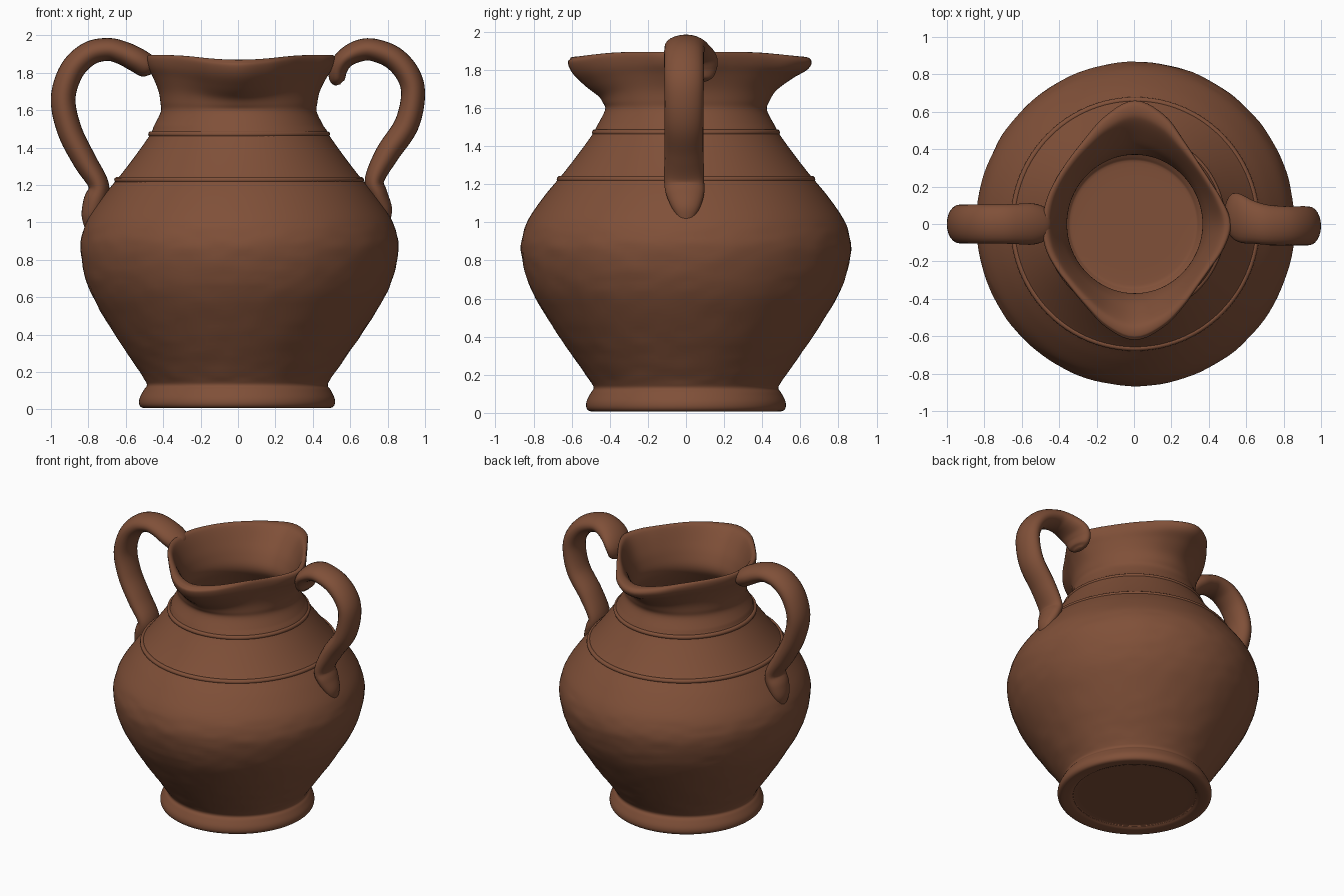
import bpy, bmesh, math
from mathutils import Vector, noise

if "Cube" in bpy.data.objects:
    bpy.data.objects.remove(bpy.data.objects["Cube"])

clay = bpy.data.materials.new("terracotta_clay")
clay.diffuse_color = (0.215, 0.08, 0.04, 1)
clay.use_nodes = True
clay.node_tree.nodes["Principled BSDF"].inputs["Base Color"].default_value = clay.diffuse_color


def spline(p, t):
    """Catmull-Rom value between the middle two of four numbers."""
    a, b, c, d = p
    return 0.5 * (2 * b + (c - a) * t + (2 * a - 5 * b + 4 * c - d) * t * t
                  + (3 * b - a - 3 * c + d) * t ** 3)


def smooth_path(pts, n):
    """Interpolate tuples of any length."""
    out = []
    for i in range(len(pts) - 1):
        p = [pts[max(0, min(len(pts) - 1, i + k))] for k in (-1, 0, 1, 2)]
        out += [tuple(spline(q, s / n) for q in zip(*p)) for s in range(n)]
    return out + [pts[-1]]


def rings_to_object(name, rings):
    """Bridge successive rings of points and cap both ends."""
    bm = bmesh.new()
    vr = [[bm.verts.new(p) for p in r] for r in rings]
    n = len(rings[0])
    for a, b in zip(vr, vr[1:]):
        for j in range(n):
            k = (j + 1) % n
            bm.faces.new((a[j], a[k], b[k], b[j]))
    bm.faces.new(vr[0][::-1])
    bm.faces.new(vr[-1])
    bmesh.ops.recalc_face_normals(bm, faces=bm.faces)
    for f in bm.faces:
        f.smooth = True
    me = bpy.data.meshes.new(name)
    bm.to_mesh(me)
    bm.free()
    me.materials.append(clay)
    ob = bpy.data.objects.new(name, me)
    bpy.context.collection.objects.link(ob)
    return ob


# Lip outline seen from above: radius every 15 degrees from +x, with two spouts
LIP = [.515, .485, .465, .475, .52, .605, .66, .60, .53, .495, .485, .49,
       .495, .495, .485, .485, .515, .575, .62, .575, .515, .475, .47, .495]


def lip_radius(a):
    f = a / math.radians(15)
    i = math.floor(f)
    return spline([LIP[(i + k) % 24] for k in (-1, 0, 1, 2)], f - i)


# Vessel profile: radius, height, blend towards the lip outline
outer = [(.01, .03, 0), (.38, .03, 0), (.42, .022, 0), (.445, .012, 0), (.50, .008, 0),
         (.522, .025, 0), (.522, .06, 0), (.50, .105, 0), (.485, .13, 0), (.502, .165, 0),
         (.575, .27, 0), (.672, .41, 0), (.79, .60, 0), (.843, .73, 0), (.866, .85, 0),
         (.858, .93, 0), (.825, 1.02, 0), (.75, 1.13, 0), (.68, 1.215, 0), (.642, 1.26, 0),
         (.572, 1.35, 0), (.496, 1.455, 0), (.465, 1.51, 0), (.425, 1.59, 0),
         (.42, 1.64, .08), (.415, 1.70, .25), (.412, 1.77, .6), (.412, 1.82, .9),
         (.412, 1.86, 1), (.412, 1.885, .93)]
inner = [(.39, 1.885, .75), (.38, 1.86, .6), (.37, 1.79, .38), (.365, 1.7, .15),
         (.37, 1.6, 0), (.42, 1.5, 0), (.58, 1.26, 0), (.77, .98, 0), (.795, .85, 0),
         (.72, .59, 0), (.60, .40, 0), (.46, .22, 0), (.36, .13, 0), (.30, .11, 0), (.01, .11, 0)]
SEG = 120
split = (len(outer) - 1) * 5
rings = []
for i, (r, z, t) in enumerate(smooth_path(outer + inner, 5)):
    ring = []
    for j in range(SEG):
        a = 2 * math.pi * j / SEG
        rad = r * (1 - t) + lip_radius(a) * t
        # slight hand-made roughness on the lower belly
        if i < split and .16 < z < 1.0:
            p = Vector((rad * math.cos(a), rad * math.sin(a), z * 2)) * 9
            rad += .004 * noise.noise(p)
        h = z + t * (.008 - .03 * abs(math.sin(a)) ** 8)
        if i < split:  # front spout hangs a little lower
            h -= .14 * t * (1 - t) * max(0, -math.sin(a)) ** 4
        sx = 1 - .018 * min(1, z / .8) * (1 - t)
        dx = -.006 + .014 * min(1, z / .8) if z < 1.5 else .004
        ring.append((rad * math.cos(a) * sx + dx, rad * math.sin(a), h))
    rings.append(ring)
vessel = rings_to_object("vessel_body", rings)

# Raised bands around the shoulder
for name, r, z in (("lower_band", .663, 1.227), ("upper_band", .478, 1.472)):
    bpy.ops.mesh.primitive_torus_add(major_radius=r, minor_radius=.016, major_segments=96,
                                     minor_segments=10, location=(.006, 0, z))
    band = bpy.context.object
    band.name = name
    band.scale.x = .984
    band.data.materials.append(clay)
    bpy.ops.object.shade_smooth()


def handle(name, pts):
    """Sweep an oval: each point is x, y, z, half thickness, half width."""
    path = smooth_path(pts, 6)
    rings = []
    for i, (x, y, z, th, w) in enumerate(path):
        p, q = path[max(i - 1, 0)], path[min(i + 1, len(path) - 1)]
        d = Vector((q[0] - p[0], 0, q[2] - p[2])).normalized()
        nrm = Vector((-d.z, 0, d.x))
        rings.append([Vector((x, y, z)) + nrm * th * math.cos(u) + Vector((0, w * math.sin(u), 0))
                      for u in (2 * math.pi * k / 24 for k in range(24))])
    return rings_to_object(name, rings)


handle("left_handle", [
    (-.45, 0, 1.81, .02, .05), (-.48, 0, 1.83, .06, .09), (-.54, 0, 1.868, .066, .11),
    (-.62, 0, 1.907, .063, .108), (-.70, 0, 1.925, .061, .105), (-.80, 0, 1.90, .064, .105),
    (-.89, 0, 1.81, .066, .105), (-.935, 0, 1.66, .066, .103), (-.90, 0, 1.49, .066, .102),
    (-.82, 0, 1.33, .063, .102), (-.745, 0, 1.2, .055, .1), (-.765, 0, 1.11, .062, .095),
    (-.79, 0, 1.03, .048, .075), (-.805, 0, .96, .012, .03)])
handle("right_handle", [
    (.535, .05, 1.735, .012, .04), (.53, .05, 1.76, .04, .09), (.535, .045, 1.82, .05, .12),
    (.57, .03, 1.875, .052, .13), (.64, .01, 1.915, .058, .115), (.72, -.005, 1.923, .06, .107),
    (.83, -.01, 1.88, .063, .105), (.91, -.01, 1.79, .064, .105), (.936, -.01, 1.68, .064, .103),
    (.90, -.01, 1.52, .066, .102), (.80, -.01, 1.37, .064, .102), (.73, -.01, 1.23, .052, .105),
    (.75, -.005, 1.15, .05, .1), (.785, 0, 1.07, .04, .07), (.805, 0, 1.01, .012, .03)])
